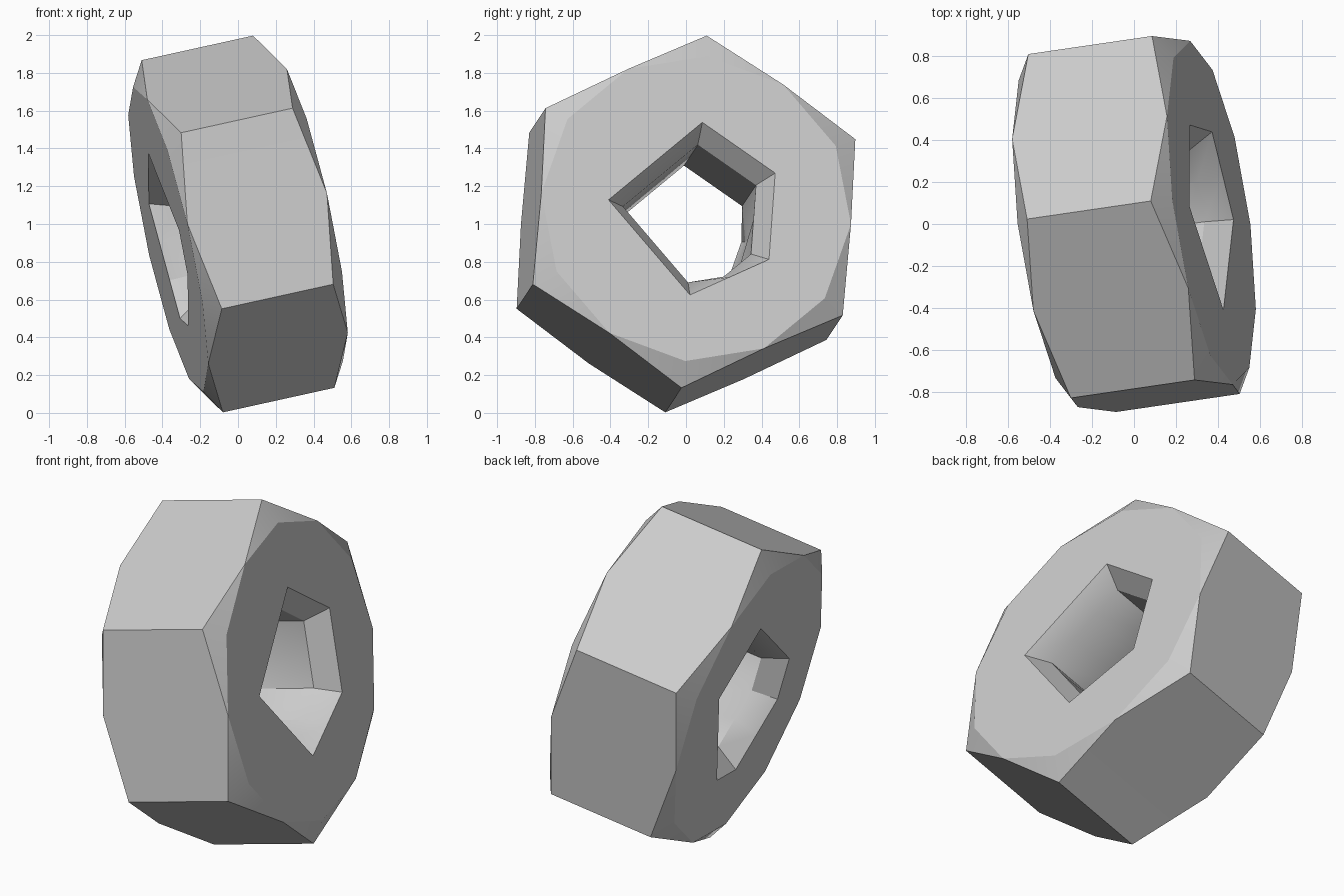
import bpy, bmesh
from math import radians, cos, sin
from mathutils import Vector, Matrix

default = bpy.data.objects.get("Cube")
if default:
    bpy.data.objects.remove(default, do_unlink=True)

# Single plain metal colour
steel = bpy.data.materials.new("grey_steel")
steel.use_nodes = True
colour = (0.6, 0.6, 0.6, 1)
steel.diffuse_color = colour
steel.node_tree.nodes["Principled BSDF"].inputs["Base Color"].default_value = colour

STEPS = 12
CORNER, FLAT = 0.959, 0.83        # radius at hexagon corners and at flats
FACE, EDGE, THREAD = 0.382, 0.305, 0.26   # distances along the bolt axis
MOUTH, BORE = 0.47, 0.375         # hole radii at the faces and inside


def polar(step, radius, height):
    a = radians(step * 360 / STEPS)
    return Vector((radius * cos(a), radius * sin(a), height))


def coarse_ring(corners, radius, height):
    """Polygon through the given clock steps, sampled at every step."""
    points = []
    for a, b in zip(corners, corners[1:] + [corners[0] + STEPS]):
        start, end = polar(a, radius, height), polar(b, radius, height)
        points += [start.lerp(end, i / (b - a)) for i in range(b - a)]
    return points


def outer_rings(side):
    """Round face outline, then the hexagon edge left by the chamfer."""
    disc = [polar(k, FLAT, side * FACE) for k in range(STEPS)]
    edge = [polar(k, CORNER, side * EDGE) if k % 2 == 0 else disc[k]
            for k in range(STEPS)]
    return disc, edge


# Closed loop of rings: out of the bore, over the body and back in
front_disc, front_edge = outer_rings(1)
back_disc, back_edge = outer_rings(-1)
rings = [
    coarse_ring([0, 3, 6, 7, 8, 10], BORE, THREAD),
    coarse_ring([0, 3, 6, 8, 10], MOUTH, FACE),
    front_disc, front_edge, back_edge, back_disc,
    coarse_ring([0, 3, 4, 6, 7, 10], MOUTH, -FACE),
    coarse_ring([0, 3, 4, 6, 7, 8, 9, 10], BORE, -THREAD),
]

bm = bmesh.new()
loops = [[bm.verts.new(p) for p in ring] for ring in rings]
for i, low in enumerate(loops):
    high = loops[(i + 1) % len(loops)]
    for k in range(STEPS):
        j = (k + 1) % STEPS
        bm.faces.new((low[k], low[j], high[j], high[k]))
bmesh.ops.remove_doubles(bm, verts=bm.verts, dist=0.0005)
bmesh.ops.recalc_face_normals(bm, faces=bm.faces)

# Tilt the nut so that its axis points mostly along x
axis = Vector((0.967, 0.141, 0.213)).normalized()
side = axis.cross(Vector((-0.222, 0.07, 0.973))).normalized()
corner = side.cross(axis)
tilt = Matrix((corner, side, axis)).transposed().to_4x4()
bm.transform(Matrix.Translation((0, 0, 1)) @ tilt)

mesh = bpy.data.meshes.new("hex_nut")
bm.to_mesh(mesh)
bm.free()
mesh.materials.append(steel)
nut = bpy.data.objects.new("hex_nut", mesh)
bpy.context.collection.objects.link(nut)

bpy.ops.object.select_all(action="DESELECT")
nut.select_set(True)
bpy.context.view_layer.objects.active = nut
bpy.ops.object.shade_smooth_by_angle(angle=radians(30))
